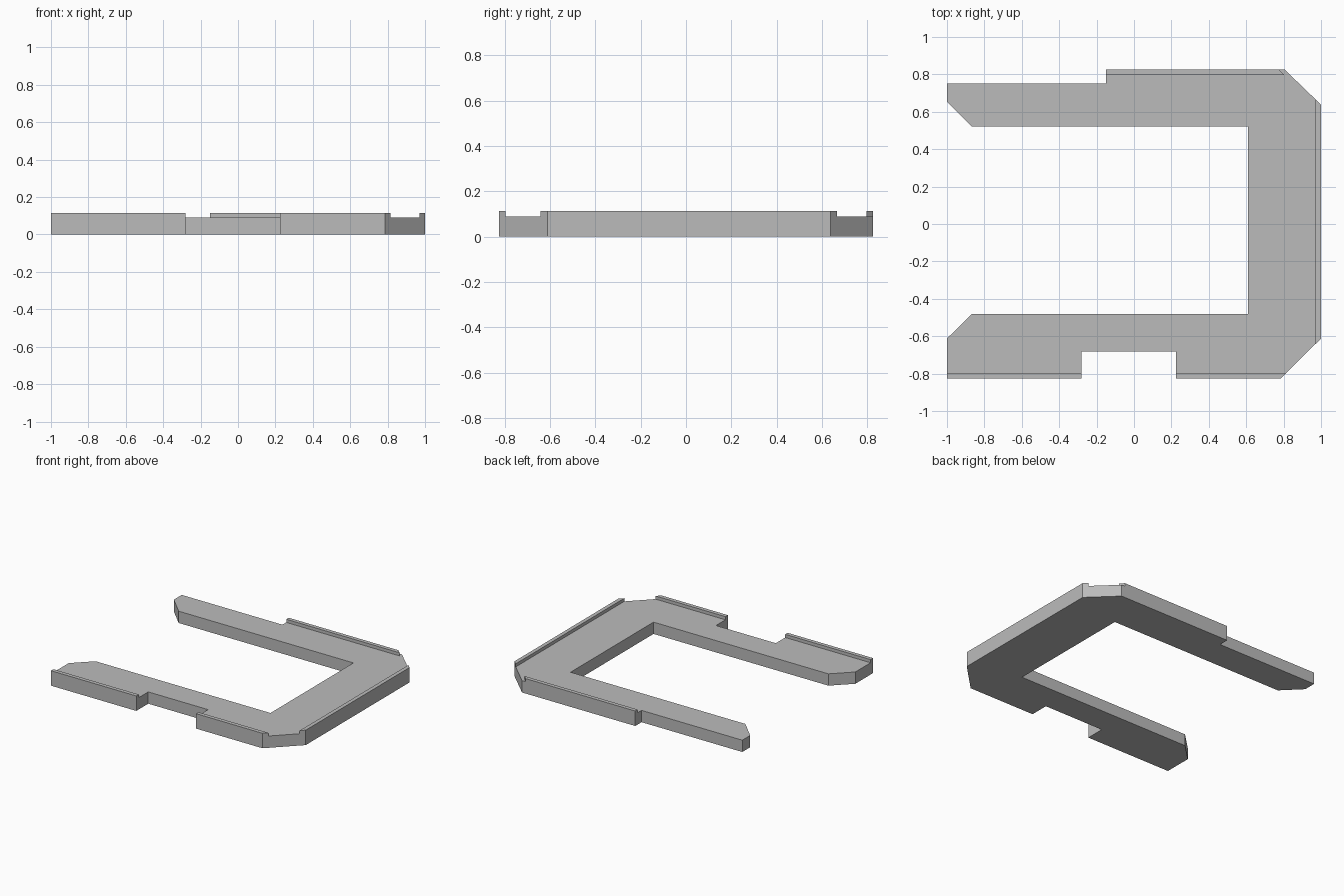
import bpy
import bmesh

cube = bpy.data.objects.get("Cube")
if cube:
    bpy.data.objects.remove(cube, do_unlink=True)

DECK = 0.09   # height of the walking surface
RIM = 0.114   # height of the raised edges
OUT = 0.826   # half depth of the footprint
LIP = 0.796   # inner edge of the front and back rims

grey = bpy.data.materials.new("plain grey")
grey.use_nodes = True
colour = (0.5, 0.5, 0.5, 1)
grey.diffuse_color = colour
grey.node_tree.nodes["Principled BSDF"].inputs["Base Color"].default_value = colour


def prism(name, outline, bottom, top):
    """Extrude a flat outline, without a bottom face when it sits on the deck."""
    bm = bmesh.new()
    base = bm.faces.new([bm.verts.new((x, y, bottom)) for x, y in outline])
    result = bmesh.ops.extrude_face_region(bm, geom=[base], use_keep_orig=bottom == 0)
    for v in result["geom"]:
        if isinstance(v, bmesh.types.BMVert):
            v.co.z = top
    bmesh.ops.recalc_face_normals(bm, faces=bm.faces)
    mesh = bpy.data.meshes.new(name)
    bm.to_mesh(mesh)
    bm.free()
    mesh.materials.append(grey)
    obj = bpy.data.objects.new(name, mesh)
    bpy.context.collection.objects.link(obj)
    return obj


# U-shaped deck, anticlockwise from the front right corner
prism("deck", [
    (-1, -OUT), (-0.28, -OUT), (-0.28, -0.682), (0.225, -0.682), (0.225, -OUT),
    (0.785, -OUT), (1, -0.612), (1, 0.638), (0.805, OUT),
    (-0.15, OUT), (-0.15, 0.75), (-1, 0.75), (-1, 0.655), (-0.865, 0.52),
    (0.61, 0.52), (0.61, -0.48), (-0.865, -0.48), (-1, -0.612),
], 0, DECK)

# Raised rims along the outer edges
rims = {
    "front_rim_right": [(-1, -OUT), (-0.28, -OUT), (-0.28, -LIP), (-1, -LIP)],
    "front_rim_left": [(0.225, -OUT), (0.785, -OUT), (0.815, -LIP), (0.225, -LIP)],
    "side_rim": [(1, -0.612), (1, 0.638), (0.97, 0.667), (0.97, -0.642)],
    "back_rim": [(0.775, OUT), (-0.15, OUT), (-0.15, LIP), (0.805, LIP)],
}
for name, outline in rims.items():
    prism(name, outline, DECK, RIM)
